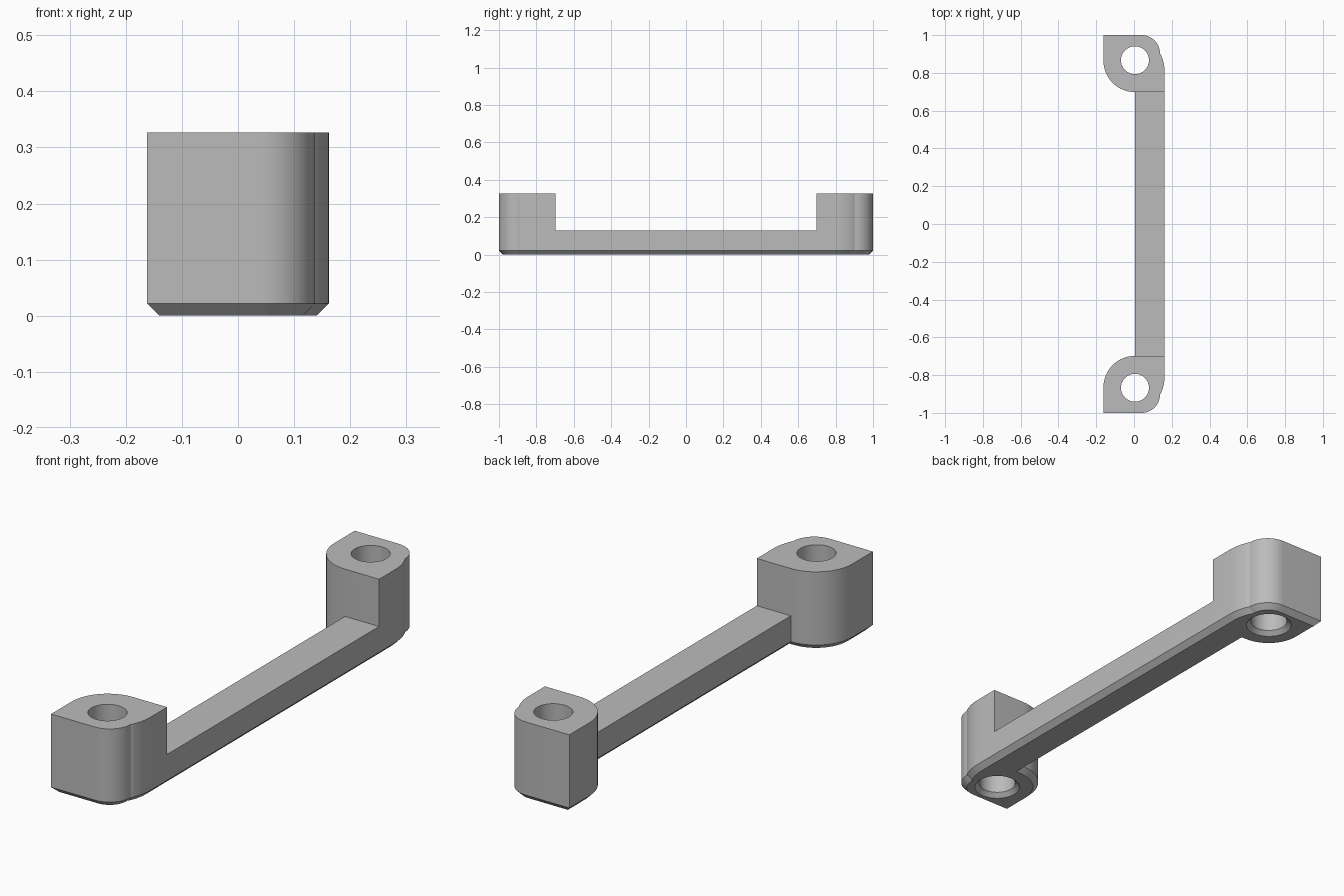
import bpy, bmesh, math
from mathutils import Vector

if "Cube" in bpy.data.objects:
    bpy.data.objects.remove(bpy.data.objects["Cube"])

H, BAR_H, CH = 0.327, 0.13, 0.022       # lug height, bar height, bottom chamfer
XL, XR, BAR_X = -0.162, 0.162, 0.005    # left side, right side, inner bar wall
STEP = 0.698                            # lugs begin at this |y|
HOLE = (0.005, 0.867)
HOLE_R, SINK_R = 0.074, 0.092


def arc(cx, cy, r, a0, a1, n):
    return [(cx + r * math.cos(math.radians(a0 + (a1 - a0) * i / n)),
             cy + r * math.sin(math.radians(a0 + (a1 - a0) * i / n))) for i in range(n + 1)]


def inset(pts, d):
    # mitred inward offset of a counter-clockwise outline
    out = []
    for i, p in enumerate(pts):
        p, a, b = Vector(p), Vector(pts[i - 1]), Vector(pts[(i + 1) % len(pts)])
        u, v = (p - a).normalized(), (b - p).normalized()
        n1, n2 = Vector((-u.y, u.x)), Vector((-v.y, v.x))
        out.append(p + (n1 + n2) * (d / (1 + n1.dot(n2))))
    return out


def loft(name, layers):
    # closed solid through a stack of (outline, z) layers
    bm = bmesh.new()
    rings = [[bm.verts.new((p[0], p[1], z)) for p in pts] for pts, z in layers]
    n = len(rings[0])
    bm.faces.new(rings[0][::-1])
    bm.faces.new(rings[-1])
    for lo, hi in zip(rings, rings[1:]):
        for i in range(n):
            j = (i + 1) % n
            bm.faces.new((lo[i], lo[j], hi[j], hi[i]))
    bmesh.ops.recalc_face_normals(bm, faces=bm.faces[:])
    me = bpy.data.meshes.new(name)
    bm.to_mesh(me)
    bm.free()
    ob = bpy.data.objects.new(name, me)
    bpy.context.collection.objects.link(ob)
    return ob


def cut(ob, cutter):
    mod = ob.modifiers.new("cut", 'BOOLEAN')
    mod.operation, mod.solver, mod.object = 'DIFFERENCE', 'EXACT', cutter
    cutter.hide_render = True
    bpy.context.view_layer.objects.active = ob
    bpy.ops.object.modifier_apply(modifier=mod.name)
    bpy.data.objects.remove(cutter)


# front half of the outline: inner lug curve, outer corner, bulge into the bar
R = BAR_X - XL
half = arc(BAR_X, -STEP - R, R, 90, 180, 16)
half += [(XL, -1.0)]
half += arc(0.04, -0.902, 0.098, -90, 0, 14)
half += arc(XR - 0.22, -0.805, 0.22, -25, 0, 7)
outline = half + [(x, -y) for x, y in reversed(half)]

handle = loft("handle", [(inset(outline, CH), 0), (outline, CH), (outline, H)])

# lower the middle to the bar
box = [(-0.5, -STEP), (0.5, -STEP), (0.5, STEP), (-0.5, STEP)]
cut(handle, loft("bar_cutter", [(box, BAR_H), (box, 1.0)]))

# screw holes, widened at the underside
for s in (-1, 1):
    ring = lambda r: arc(HOLE[0], s * HOLE[1], r, 0, 360, 48)[:-1]
    d = SINK_R - HOLE_R
    cut(handle, loft("hole_cutter", [(ring(SINK_R + 0.02), -0.02), (ring(HOLE_R), d),
                                     (ring(HOLE_R), 0.5)]))

mat = bpy.data.materials.new("grey")
mat.diffuse_color = (0.5, 0.5, 0.5, 1)
mat.use_nodes = True
mat.node_tree.nodes["Principled BSDF"].inputs["Base Color"].default_value = mat.diffuse_color
handle.data.materials.clear()
handle.data.materials.append(mat)

bpy.ops.object.select_all(action='DESELECT')
handle.select_set(True)
bpy.context.view_layer.objects.active = handle
bpy.ops.object.shade_smooth_by_angle(angle=math.radians(25))
